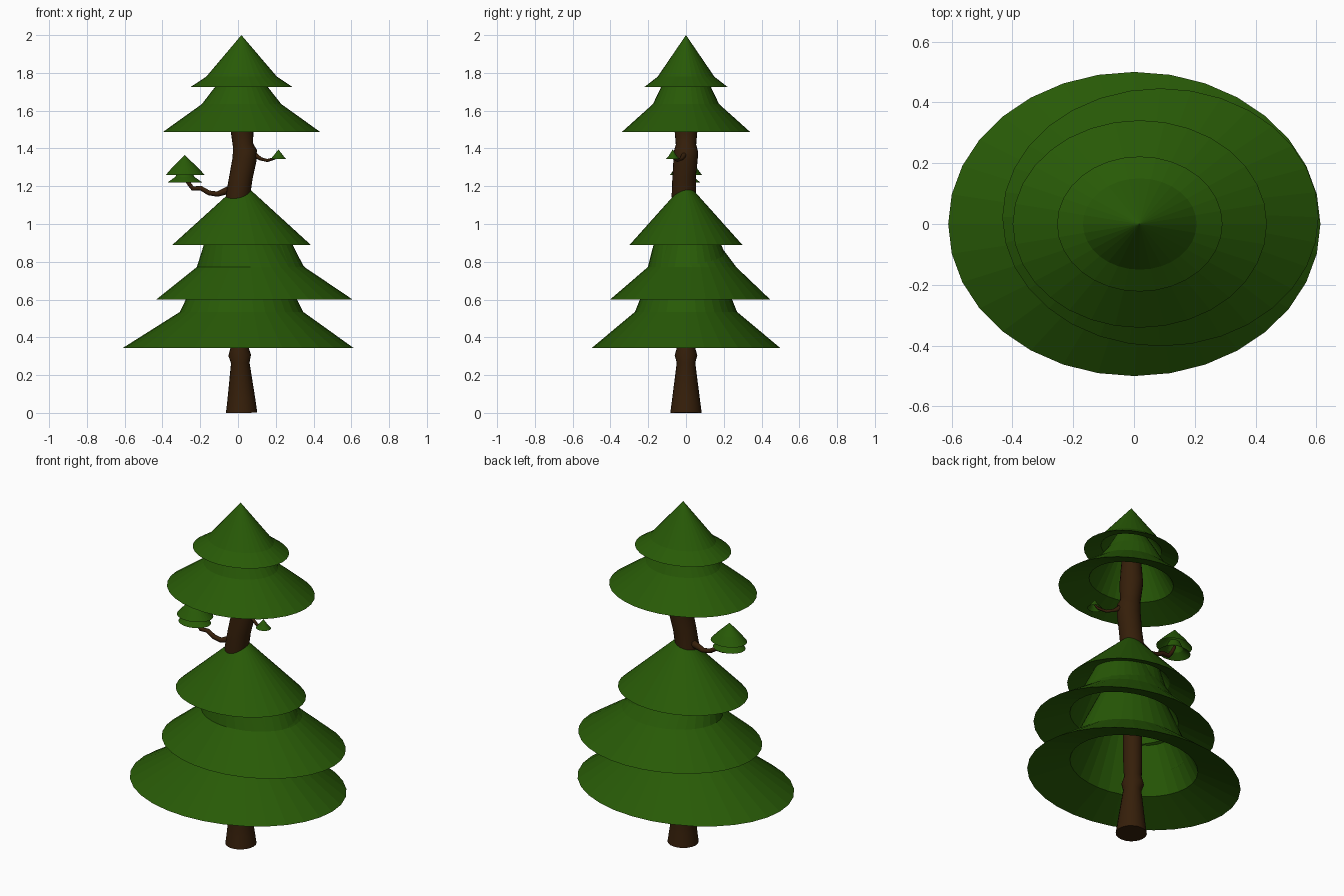
import bpy, bmesh, math
from mathutils import Vector


def material(name, rgb):
    m = bpy.data.materials.new(name)
    m.diffuse_color = (*rgb, 1)
    return m


GREEN = material("needle green", (0.021, 0.102, 0.002))
BROWN = material("bark brown", (0.036, 0.0135, 0.003))


def finish(name, bm, mat, smooth=False):
    me = bpy.data.meshes.new(name)
    bm.to_mesh(me)
    bm.free()
    me.materials.append(mat)
    for p in me.polygons:
        p.use_smooth = smooth and len(p.vertices) == 4
    ob = bpy.data.objects.new(name, me)
    bpy.context.collection.objects.link(ob)
    return ob


def skirt(name, rings, apex=None, under=(), sides=32):
    """Cone shell; each ring is (cx, cy, z, rx, ry). 'under' lists hollow underside rings as
    (scale of the rim, height above the rim), from the inside outwards."""
    cx, cy, z, rx, ry = rings[0]
    rings = [(cx, cy, z + h, rx * s, ry * s) for s, h in under] + rings
    bm = bmesh.new()
    loops = []
    for cx, cy, z, rx, ry in rings:
        loops.append([bm.verts.new((cx + rx * math.cos(a), cy + ry * math.sin(a), z))
                      for a in (2 * math.pi * i / sides for i in range(sides))])
    for lo, hi in zip(loops, loops[1:]):
        for i in range(sides):
            j = (i + 1) % sides
            bm.faces.new((lo[i], lo[j], hi[j], hi[i]))
    if apex:
        tip = bm.verts.new(apex)
        for i in range(sides):
            bm.faces.new((loops[-1][i], loops[-1][(i + 1) % sides], tip))
    return finish(name, bm, GREEN)


def tube(name, path, sides):
    """Capped tube; each path point is (x, y, z, radius)."""
    pts = [Vector(p[:3]) for p in path]
    bm = bmesh.new()
    loops = []
    for k, p in enumerate(pts):
        t = (pts[min(k + 1, len(pts) - 1)] - pts[max(k - 1, 0)]).normalized()
        u = Vector((0, 1, 0)).cross(t).normalized()
        v = t.cross(u)
        r = path[k][3]
        loops.append([bm.verts.new(p + r * (u * math.cos(a) + v * math.sin(a)))
                      for a in (2 * math.pi * i / sides for i in range(sides))])
    for lo, hi in zip(loops, loops[1:]):
        for i in range(sides):
            j = (i + 1) % sides
            bm.faces.new((lo[i], lo[j], hi[j], hi[i]))
    bm.faces.new(loops[0][::-1])
    bm.faces.new(loops[-1])
    return finish(name, bm, BROWN, True)


# Trunk with knots and a bend in the middle
tube("trunk", [
    (0.019, 0, 0, 0.083), (0.018, 0, 0.07, 0.074), (0.012, 0, 0.265, 0.049),
    (0.009, 0, 0.305, 0.06), (0.008, 0, 0.35, 0.047), (0.009, 0, 0.40, 0.05),
    (0.012, 0, 0.75, 0.052), (-0.003, -0.008, 1.05, 0.062), (0.0, -0.012, 1.15, 0.064),
    (0.016, -0.01, 1.25, 0.062), (0.035, -0.002, 1.345, 0.064), (0.036, 0, 1.385, 0.064),
    (0.026, 0, 1.42, 0.054), (0.022, 0, 1.49, 0.06), (0.018, 0, 1.54, 0.063),
    (0.018, 0, 1.75, 0.047)], 20)

# Large foliage tiers, bottom to top, each with a hollow underside
skirt("tier_1", [(0.001, 0, 0.343, 0.612, 0.50), (0.019, 0, 0.535, 0.326, 0.27),
                 (0.015, 0, 0.87, 0.165, 0.137)], None, [(0.25, 0.49), (0.6, 0.08)])
skirt("tier_2", [(0.087, 0.022, 0.6, 0.52, 0.424), (0.067, 0.032, 0.772, 0.285, 0.234),
                 (0.042, 0.003, 0.89, 0.223, 0.175), (0.02, 0, 1.02, 0.165, 0.135)],
      None, [(0.3, 0.38), (0.6, 0.075)])
skirt("tier_3", [(0.019, 0, 0.888, 0.368, 0.30)], (0.02, 0, 1.223), [(0.25, 0.22), (0.6, 0.06)])
skirt("tier_4", [(0.019, 0, 1.486, 0.418, 0.341), (0.019, 0, 1.635, 0.21, 0.175),
                 (0.018, 0, 1.725, 0.14, 0.132), (0.018, 0, 1.82, 0.085, 0.075)],
      None, [(0.2, 0.31), (0.58, 0.06)])
skirt("tier_5", [(0.019, 0, 1.724, 0.272, 0.222), (0.019, 0, 1.78, 0.187, 0.15)],
      (0.018, 0, 2.0), [(0.2, 0.18), (0.64, 0.03)])

# Side branches
tube("left_branch", [
    (0.0, 0, 1.2, 0.02), (-0.055, 0, 1.178, 0.02), (-0.11, 0, 1.158, 0.014),
    (-0.155, 0, 1.165, 0.013), (-0.197, 0, 1.19, 0.012), (-0.24, 0, 1.188, 0.012),
    (-0.262, 0, 1.217, 0.011), (-0.283, 0, 1.26, 0.009)], 8)
tube("right_branch", [
    (0.04, 0, 1.385, 0.018), (0.09, -0.01, 1.365, 0.015), (0.12, -0.025, 1.345, 0.009),
    (0.155, -0.045, 1.336, 0.008), (0.195, -0.065, 1.348, 0.007), (0.213, -0.07, 1.365, 0.005)], 8)

# Small foliage on the branch ends
skirt("left_tuft_lower", [(-0.281, 0, 1.22, 0.092, 0.075), (-0.281, 0, 1.25, 0.05, 0.04),
                          (-0.281, 0, 1.29, 0.03, 0.025)])
skirt("left_tuft_upper", [(-0.279, 0, 1.26, 0.103, 0.084), (-0.281, 0, 1.305, 0.062, 0.051)],
      (-0.283, 0, 1.365))
skirt("right_tuft", [(0.214, -0.07, 1.343, 0.042, 0.037), (0.214, -0.07, 1.36, 0.027, 0.022)],
      (0.214, -0.07, 1.395))
